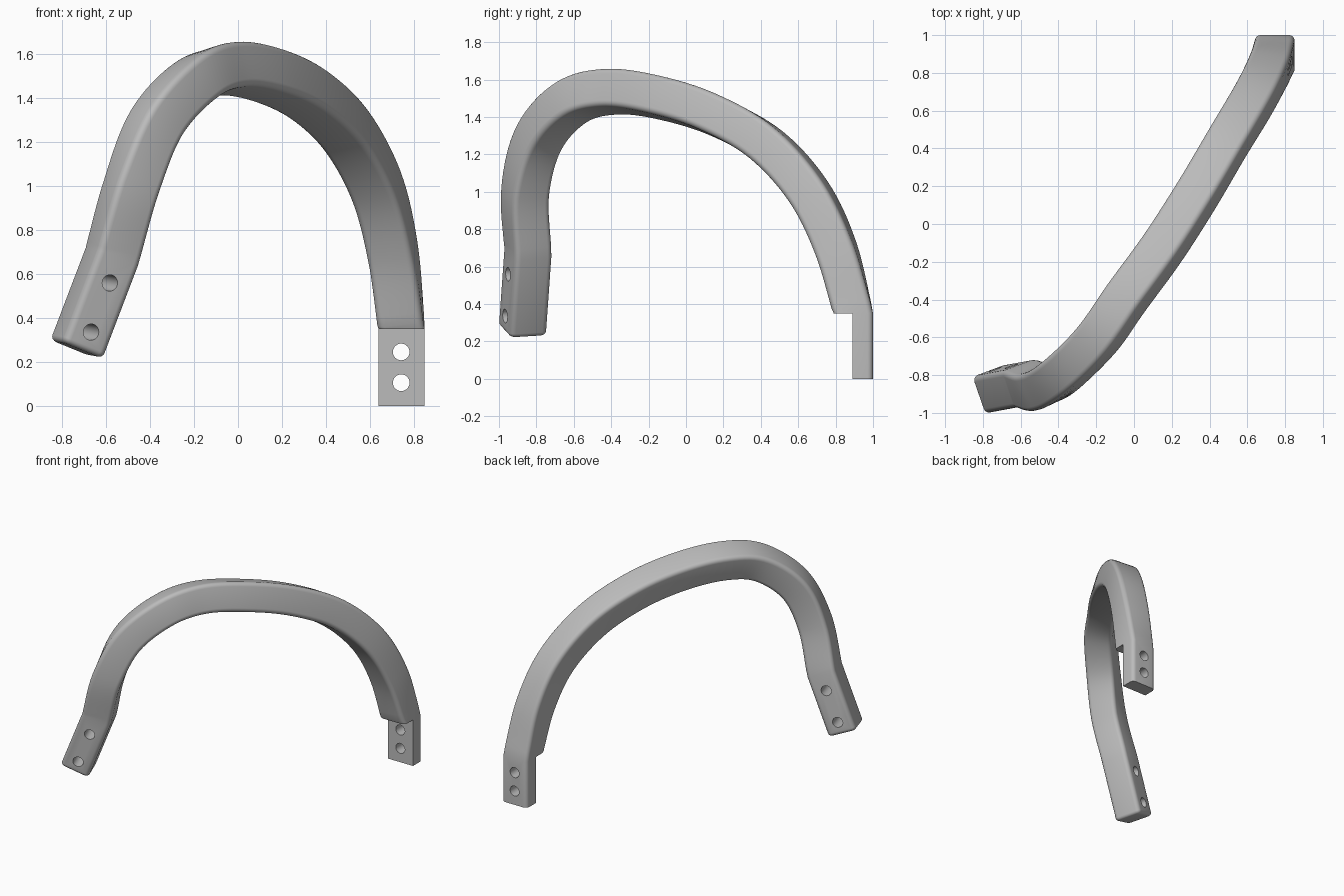
import bpy, bmesh, math
from mathutils import Vector as V, Matrix

cube = bpy.data.objects.get("Cube")
if cube:
    bpy.data.objects.remove(cube, do_unlink=True)

# Plain grey plastic
grey = bpy.data.materials.new("plain_grey")
grey.use_nodes = True
grey.diffuse_color = (0.5, 0.5, 0.5, 1)
grey.node_tree.nodes["Principled BSDF"].inputs["Base Color"].default_value = (0.5, 0.5, 0.5, 1)

HALF, ROUND = 0.105, 0.03


def add_object(name, bm):
    bmesh.ops.recalc_face_normals(bm, faces=bm.faces)
    mesh = bpy.data.meshes.new(name)
    bm.to_mesh(mesh)
    bm.free()
    ob = bpy.data.objects.new(name, mesh)
    bpy.context.collection.objects.link(ob)
    mesh.materials.append(grey)
    return ob


def section(centre, side, outer, inset=0.0):
    """Rounded square across the bar."""
    r = ROUND - inset * 0.5
    flat = HALF - inset - r
    pts = []
    for k, (a, b) in enumerate([(1, 1), (-1, 1), (-1, -1), (1, -1)]):
        for i in range(6):
            ang = math.pi / 2 * (k + i / 5)
            pts.append(centre + side * (a * flat + r * math.cos(ang))
                       + outer * (b * flat + r * math.sin(ang)))
    return pts


def spline(p0, p1, p2, p3, t):
    """Catmull-Rom point and tangent."""
    a, b, c = p2 - p0, 2 * p0 - 5 * p1 + 4 * p2 - p3, 3 * p1 - p0 - 3 * p2 + p3
    return (2 * p1 + a * t + b * t * t + c * t ** 3) / 2, a + 2 * b * t + 3 * c * t * t


# Arch: centre line and the direction of the side face, rear foot to front foot
path = [
    ((0.745, 0.895, 0.35), (1, 0, 0)),
    ((0.705, 0.80, 0.70), (0.97, -0.17, 0.08)),
    ((0.63, 0.655, 1.00), (0.92, -0.3, 0.17)),
    ((0.495, 0.43, 1.25), (0.86, -0.42, 0.23)),
    ((0.33, 0.15, 1.41), (0.82, -0.49, 0.26)),
    ((0.15, -0.13, 1.50), (0.81, -0.52, 0.26)),
    ((-0.04, -0.39, 1.535), (0.79, -0.55, 0.26)),
    ((-0.195, -0.61, 1.48), (0.70, -0.67, 0.22)),
    ((-0.37, -0.785, 1.29), (0.55, -0.82, 0.12)),
    ((-0.485, -0.86, 1.00), (0.40, -0.92, 0.02)),
    ((-0.575, -0.845, 0.677), (0.33, -0.94, -0.05)),
]
centres = [V(p) for p, s in path]
sides = [V(s).normalized() for p, s in path]
ends = [2 * centres[0] - centres[1]] + centres + [2 * centres[-1] - centres[-2]]

# Front block frame
axis = V((-0.355, -0.066, -0.93)).normalized()
block_side = (sides[-1] - axis * sides[-1].dot(axis)).normalized()
block_outer = axis.cross(block_side)
block_top = centres[-1]

rings = [section(V((0.745, 0.895, 0)), V((1, 0, 0)), V((0, 1, 0))),
         section(centres[0], V((1, 0, 0)), V((0, 1, 0)))]
STEPS = 8
for i in range(len(centres) - 1):
    for k in range(STEPS):
        if i + k == 0:
            continue
        t = k / STEPS
        c, tan = spline(*ends[i:i + 4], t)
        tan.normalize()
        s = sides[i].lerp(sides[i + 1], t)
        s = (s - tan * s.dot(tan)).normalized()
        rings.append(section(c, s, tan.cross(s)))
rings.append(section(block_top, block_side, block_outer))
LENGTH = 0.45
for k in range(5):
    ang = math.pi / 2 * k / 4
    depth = LENGTH - 0.025 * (1 - math.sin(ang))
    rings.append(section(block_top + axis * depth, block_side, block_outer,
                         0.025 * (1 - math.cos(ang))))

bm = bmesh.new()
loops = [[bm.verts.new(p) for p in ring] for ring in rings]
n = len(loops[0])
for a, b in zip(loops, loops[1:]):
    for j in range(n):
        bm.faces.new((a[j], a[(j + 1) % n], b[(j + 1) % n], b[j]))
bm.faces.new(loops[0])
bm.faces.new(loops[-1])
handle = add_object("curved_handle", bm)


def cut(name, bm):
    cutter = add_object(name, bm)
    cutter.hide_render = True
    cutter.hide_set(True)
    mod = handle.modifiers.new(name, "BOOLEAN")
    mod.operation, mod.solver, mod.object = "DIFFERENCE", "EXACT", cutter
    bpy.context.view_layer.objects.active = handle
    bpy.ops.object.modifier_apply(modifier=name)
    bpy.data.objects.remove(cutter, do_unlink=True)


def drill(name, centre, direction, radius):
    bm = bmesh.new()
    turn = direction.to_track_quat("Z", "Y").to_matrix().to_4x4()
    bmesh.ops.create_cone(bm, cap_ends=True, segments=32, radius1=radius, radius2=radius,
                          depth=0.5, matrix=Matrix.Translation(centre) @ turn)
    cut(name, bm)


# Step that leaves a thin rear mounting tab
bm = bmesh.new()
bmesh.ops.create_cube(bm, size=1, matrix=Matrix.Translation((0.745, 0.69, 0.1))
                      @ Matrix.Diagonal((0.5, 0.4, 0.5, 1)))
cut("tab_step", bm)

# Screw holes
for z in (0.105, 0.245):
    drill("tab_hole", V((0.743, 0.95, z)), V((0, 1, 0)), 0.038)
for d in (0.12, 0.36):
    drill("block_hole", block_top + axis * d, block_side, 0.037)

bpy.ops.object.select_all(action="DESELECT")
handle.select_set(True)
bpy.context.view_layer.objects.active = handle
bpy.ops.object.shade_smooth_by_angle(angle=math.radians(25))
